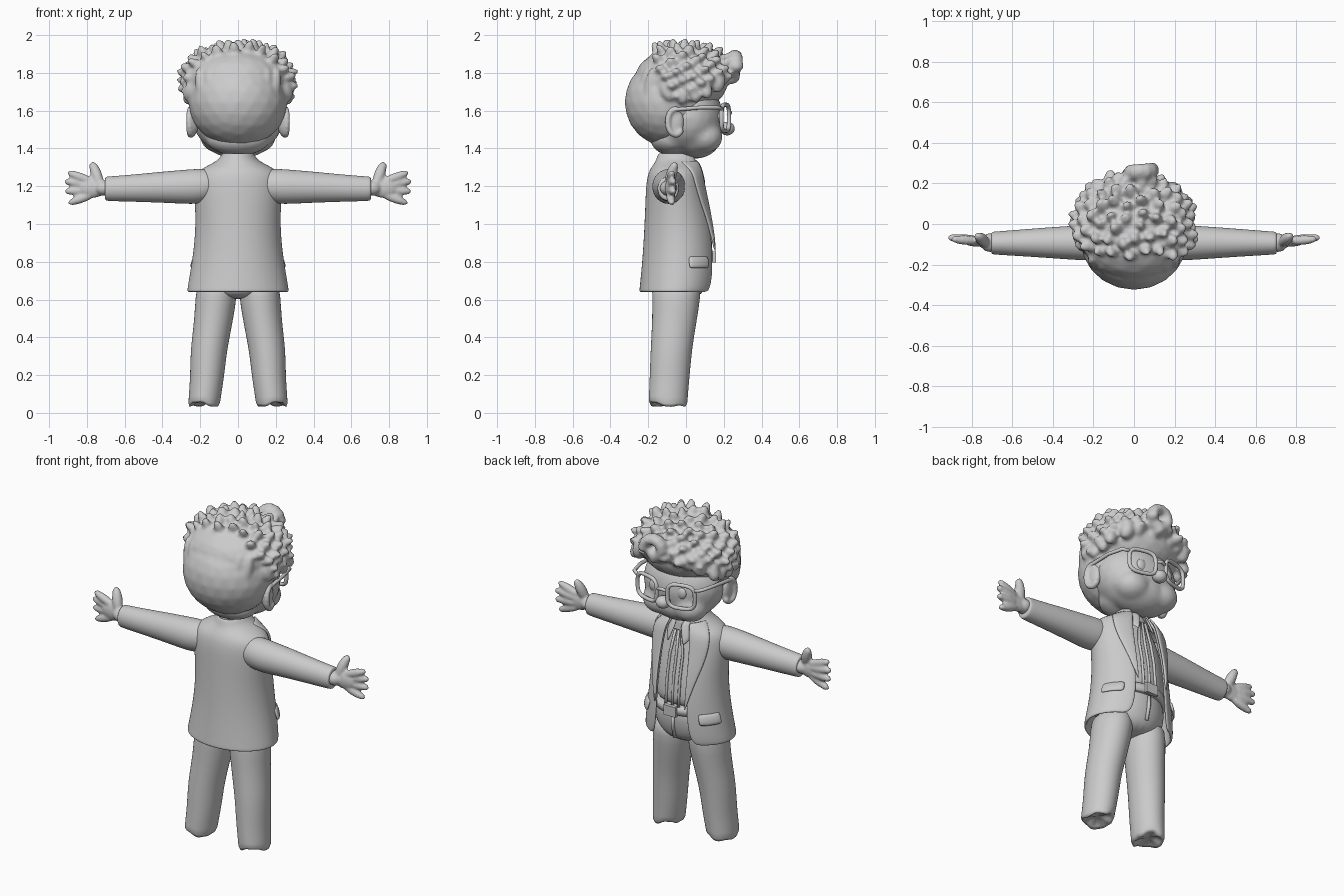
import bpy, bmesh, math, random
from mathutils import Vector, Matrix

random.seed(4)
if "Cube" in bpy.data.objects:
    bpy.data.objects.remove(bpy.data.objects["Cube"])

grey = bpy.data.materials.new("plain_grey")
grey.use_nodes = True
grey.diffuse_color = (0.6, 0.6, 0.6, 1)
grey.node_tree.nodes["Principled BSDF"].inputs["Base Color"].default_value = (0.6, 0.6, 0.6, 1)

# Unit sphere reused by every rounded part
unit = bmesh.new()
bmesh.ops.create_icosphere(unit, subdivisions=3, radius=1)
unit.verts.index_update()
unit_points = [v.co.copy() for v in unit.verts]
unit_faces = [[v.index for v in f.verts] for f in unit.faces]
unit.free()


def finish(name, bm, mirror=False, subsurf=0, thick=0, voxel=0, soften=0):
    bmesh.ops.recalc_face_normals(bm, faces=bm.faces)
    for f in bm.faces:
        f.smooth = True
    mesh = bpy.data.meshes.new(name)
    bm.to_mesh(mesh)
    bm.free()
    mesh.materials.append(grey)
    ob = bpy.data.objects.new(name, mesh)
    bpy.context.collection.objects.link(ob)
    if voxel:
        m = ob.modifiers.new("blend", 'REMESH')
        m.mode, m.voxel_size, m.use_smooth_shade = 'VOXEL', voxel, True
        m = ob.modifiers.new("soften", 'SMOOTH')
        m.factor, m.iterations = 0.5, soften
    if thick:
        m = ob.modifiers.new("thickness", 'SOLIDIFY')
        m.thickness, m.offset = thick, 0
    if subsurf:
        m = ob.modifiers.new("rounding", 'SUBSURF')
        m.levels = m.render_levels = subsurf
    if mirror:
        ob.modifiers.new("mirror", 'MIRROR')
    return ob


def skin(bm, rows, closed=True):
    """Bridge rows of points into a sheet or tube."""
    rows = [[bm.verts.new(p) for p in r] for r in rows]
    n = len(rows[0])
    for a, b in zip(rows, rows[1:]):
        for i in range(n if closed else n - 1):
            j = (i + 1) % n
            bm.faces.new((a[i], a[j], b[j], b[i]))
    return rows


def loft(name, rings, axis='Z', ragged=False, seg=20, **kw):
    """Rings are (position, centre a, centre b, radius a, radius b)."""
    bm, rows = bmesh.new(), []
    for k, (p, a, b, ra, rb) in enumerate(rings):
        row = []
        for i in range(seg):
            t = math.tau * i / seg
            u, v = a + ra * math.cos(t), b + rb * math.sin(t)
            h = p + (random.uniform(-.025, .025) if ragged and k >= len(rings) - 2 else 0)
            row.append((u, v, h) if axis == 'Z' else (h, u, v))
        rows.append(row)
    rows = skin(bm, rows)
    bm.faces.new(rows[0])
    bm.faces.new(rows[-1])
    return finish(name, bm, **kw)


def ball(bm, c, r, turn=Matrix()):
    m = Matrix.Translation(c) @ turn @ Matrix.Diagonal((*r, 1))
    new = [bm.verts.new(m @ p) for p in unit_points]
    for f in unit_faces:
        bm.faces.new([new[i] for i in f])


def lobe(bm, p, q, r, flat=1):
    """Ellipsoid stretched from p to q."""
    p, q = Vector(p), Vector(q)
    turn = (q - p).to_track_quat('Z', 'Y').to_matrix().to_4x4()
    ball(bm, (p + q) / 2, (r, r * flat, (q - p).length / 2), turn)


def tube(name, pts, r, cyclic=False, mirror=False, seg=8):
    """Round bar swept along points."""
    pts = [Vector(p) for p in pts]
    bm, rows, n = bmesh.new(), [], len(pts)
    for i, p in enumerate(pts):
        a = pts[i - 1] if cyclic or i else p
        b = pts[(i + 1) % n] if cyclic or i < n - 1 else p
        along = (b - a).normalized()
        side = along.cross(Vector((.6, 1, .05))).normalized()
        up = along.cross(side)
        rows.append([p + r * (side * math.cos(math.tau * k / seg) + up * math.sin(math.tau * k / seg))
                     for k in range(seg)])
    rows = skin(bm, rows)
    if cyclic:
        for k in range(seg):
            j = (k + 1) % seg
            bm.faces.new((rows[-1][k], rows[-1][j], rows[0][j], rows[0][k]))
    else:
        bm.faces.new(rows[0])
        bm.faces.new(rows[-1])
    return finish(name, bm, mirror=mirror)


# Trousers with torn hems
loft("trouser_leg", [(.72, .11, -.05, .1, .13), (.62, .115, -.05, .112, .13), (.5, .128, -.06, .104, .12),
     (.38, .147, -.073, .1, .113), (.3, .157, -.08, .096, .11), (.17, .165, -.088, .09, .106),
     (.08, .177, -.094, .086, .104), (.03, .18, -.095, .085, .104), (.06, .18, -.095, .045, .055)],
     ragged=True, mirror=True, subsurf=1)
loft("trouser_hips", [(.86, 0, -.04, .19, .165), (.76, 0, -.04, .21, .17), (.66, 0, -.045, .2, .155),
     (.6, 0, -.05, .1, .11)], subsurf=2)
tube("trouser_fly", [(0, .128, .79), (0, .127, .73), (0, .108, .65)], .01)

# Shirt, belt and neck
loft("shirt", [(.82, 0, -.03, .2, .165), (.92, 0, -.035, .2, .168), (1.02, 0, -.04, .2, .16),
     (1.14, 0, -.05, .2, .14), (1.24, 0, -.055, .16, .12), (1.32, 0, -.045, .08, .1),
     (1.345, 0, -.04, .07, .09)], subsurf=2)
loft("belt", [(.8, 0, -.035, .19, .17), (.803, 0, -.035, .205, .18), (.847, 0, -.035, .205, .18),
     (.85, 0, -.035, .19, .17)], seg=40)
loft("neck", [(1.25, 0, -.045, .08, .08), (1.35, 0, -.04, .072, .07), (1.45, 0, -.03, .08, .08)], subsurf=1)
bm = bmesh.new()
bmesh.ops.create_cube(bm, size=1, matrix=Matrix.Translation((0, .147, .825)) @ Matrix.Diagonal((.08, .022, .06, 1)))
buckle = finish("belt_buckle", bm)
for f in buckle.data.polygons:
    f.use_smooth = False

# Shirt collar points and placket folds
bm = bmesh.new()
skin(bm, [[(.008, .068, 1.335), (.05, .04, 1.35), (.085, -.02, 1.35)],
          [(.03, .092, 1.27), (.06, .07, 1.28), (.095, 0, 1.31)],
          [(.05, .102, 1.2), (.06, .098, 1.22), (.1, .03, 1.27)]], closed=False)
finish("shirt_collar", bm, mirror=True, thick=.014, subsurf=1)
for x in (0, .042):
    tube("shirt_fold", [(x * .5, .07, 1.28), (x, .093, 1.14), (x, .118, 1.02), (x, .128, .92), (x, .132, .85)],
         .008, mirror=x > 0)

# Jacket: height, half width, back, front, half opening
jacket = [(.64, .262, -.24, .14, .15), (.66, .26, -.238, .148, .125), (.72, .25, -.232, .155, .108),
          (.85, .228, -.22, .157, .098), (1.0, .216, -.212, .142, .098), (1.12, .222, -.207, .115, .095),
          (1.22, .226, -.203, .09, .09), (1.275, .21, -.19, .08, .08), (1.305, .15, -.17, .072, .07),
          (1.335, .095, -.15, .065, .055), (1.375, .075, -.14, .055, .05)]


def jacket_point(row, t, lift=0):
    z, w, back, front, gap = row
    return ((w + lift) * math.sin(t), (back + front) / 2 + ((front - back) / 2 + lift) * math.cos(t), z)


def opening(row):
    return math.asin(row[4] / row[1])


bm = bmesh.new()
n = 32
skin(bm, [[jacket_point(r, opening(r) + (math.tau - 2 * opening(r)) * i / n) for i in range(n + 1)]
          for r in jacket], closed=False)
finish("jacket_body", bm, thick=.016, subsurf=2)

# Lapels follow the jacket surface beside the opening
bm = bmesh.new()
widths = [.02, .2, .42, .52, .6, .75, .95]
skin(bm, [[jacket_point(r, opening(r) - .04 + w * i / 4, .016) for i in range(5)]
          for r, w in zip(jacket[3:], widths)], closed=False)
finish("jacket_lapel", bm, mirror=True, thick=.014, subsurf=1)

# Pocket flaps
bm = bmesh.new()
skin(bm, [[jacket_point((z, w, -.227, .156, 0), .72 + .12 * i, lift) for i in range(6)]
          for z, w, lift in ((.83, .232, .006), (.80, .237, .016), (.765, .243, .018))], closed=False)
finish("pocket_flap", bm, mirror=True, thick=.016, subsurf=1)

# Sleeves
loft("sleeve", [(.1, -.09, 1.21, .07, .07), (.19, -.09, 1.2, .09, .095), (.27, -.093, 1.197, .087, .092),
     (.4, -.092, 1.195, .078, .083), (.55, -.093, 1.19, .067, .073), (.66, -.094, 1.187, .059, .067),
     (.7, -.094, 1.187, .057, .065), (.705, -.094, 1.187, .05, .058)], axis='X', mirror=True, subsurf=2)

# Hands: palm, four fingers and thumb
bm = bmesh.new()
lobe(bm, (.66, -.095, 1.19), (.76, -.09, 1.19), .046, .9)
ball(bm, (.77, -.085, 1.19), (.075, .027, .052))
for y0, z0, y1, z1, x1 in ((-.085, 1.215, -.075, 1.275, .905), (-.08, 1.2, -.068, 1.228, .922),
                           (-.08, 1.18, -.068, 1.172, .92), (-.085, 1.165, -.075, 1.108, .9)):
    lobe(bm, (.75, y0, z0), (x1, y1, z1), .0235)
    ball(bm, (x1 - .025, y1, z1 - (z1 - z0) * .16), (.02, .018, .018))
lobe(bm, (.725, -.1, 1.19), (.773, -.055, 1.33), .029)
ball(bm, (.767, -.062, 1.305), (.022, .02, .022))
finish("hand", bm, mirror=True, voxel=.008, soften=3)

# Face with full cheeks, nose and ears
bm = bmesh.new()
ball(bm, (0, .01, 1.56), (.243, .19, .2))
ball(bm, (0, .05, 1.455), (.185, .135, .11))
for s in (-1, 1):
    ball(bm, (s * .1, .1, 1.46), (.1, .095, .085))
ball(bm, (0, -.07, 1.45), (.17, .12, .09))
finish("face", bm, voxel=.015, soften=8)
bm = bmesh.new()
ball(bm, (0, .218, 1.505), (.042, .04, .036))
finish("nose", bm)
bm = bmesh.new()
ball(bm, (.235, -.055, 1.54), (.025, .045, .075))
for i in range(13):
    t = -2.3 + i * .33
    ball(bm, (.25 + .008 * math.cos(t), -.055 - .042 * math.cos(t), 1.54 + .068 * math.sin(t)), (.019, .016, .017))
finish("ear", bm, mirror=True, voxel=.009, soften=3)

# Eyes behind the lenses
bm = bmesh.new()
ball(bm, (.09, .172, 1.565), (.032, .018, .036))
finish("eye", bm, mirror=True)

# Spectacles
rim = []
for i in range(28):
    c, s = math.cos(math.tau * i / 28), math.sin(math.tau * i / 28)
    u, v = math.copysign(abs(c) ** .6, c), math.copysign(abs(s) ** .6, s)
    rim.append((.113 + .078 * u, .208 - .02 * u, 1.562 + .07 * v))
tube("spectacle_rim", rim, .0115, cyclic=True, mirror=True)
tube("spectacle_bridge", [(-.04, .225, 1.58), (0, .235, 1.59), (.04, .225, 1.58)], .01)
tube("spectacle_arm", [(.19, .19, 1.61), (.225, .17, 1.617), (.248, .08, 1.617), (.258, -.06, 1.605),
     (.26, -.085, 1.585), (.255, -.09, 1.53)], .0105, mirror=True)

# Hair: smooth nape, raised crown, curly tufts and a rolled fringe
bm = bmesh.new()
ball(bm, (0, -.085, 1.645), (.262, .24, .24))
ball(bm, (0, -.025, 1.76), (.277, .25, .175))
crown, size = Vector((0, -.01, 1.765)), Vector((.265, .245, .165))
count = 130
for i in range(count):
    z = 1 - 1.5 * (i + .5) / count
    t = i * math.pi * (3 - math.sqrt(5))
    d = Vector((math.sqrt(1 - z * z) * math.cos(t), math.sqrt(1 - z * z) * math.sin(t), z))
    if d.y < -.45 - .25 * d.z or (d.y > .55 and d.z < -.05):
        continue
    p = crown + d * size
    out = (d + Vector((random.uniform(-.35, .35), random.uniform(-.1, .4), random.uniform(-.2, .25)))).normalized()
    lobe(bm, p - out * .06, p + out * random.uniform(.045, .072), random.uniform(.027, .037), .8)
for i in range(11):
    t = i * .52
    r = .062 - .002 * i
    ball(bm, (.03 + r * math.cos(t), .265 - .002 * i, 1.835 + r * math.sin(t)), (.032, .04, .032))
for x, z in ((-.2, 1.73), (-.14, 1.755), (-.08, 1.77), (.13, 1.76), (.19, 1.73)):
    lobe(bm, (x * .9, .17, z + .09), (x * 1.08, .25 - abs(x) * .45, z - .035), .042)
for s in (-1, 1):
    for y, z in ((.1, 1.69), (.04, 1.67), (-.03, 1.66), (-.1, 1.68)):
        lobe(bm, (s * .225, y - .02, z + .08), (s * .275, y + .02, z - .025), .036)
# Broad combed locks on the back
for i in range(9):
    x = -.2 + .05 * i
    w = math.sqrt(1 - (x / .27) ** 2)
    lobe(bm, (x * 1.05, -.06 - .17 * w, 1.83), (x * .8, -.08 - .2 * w, 1.55), .034)
finish("curly_hair", bm, voxel=.012, soften=2)
